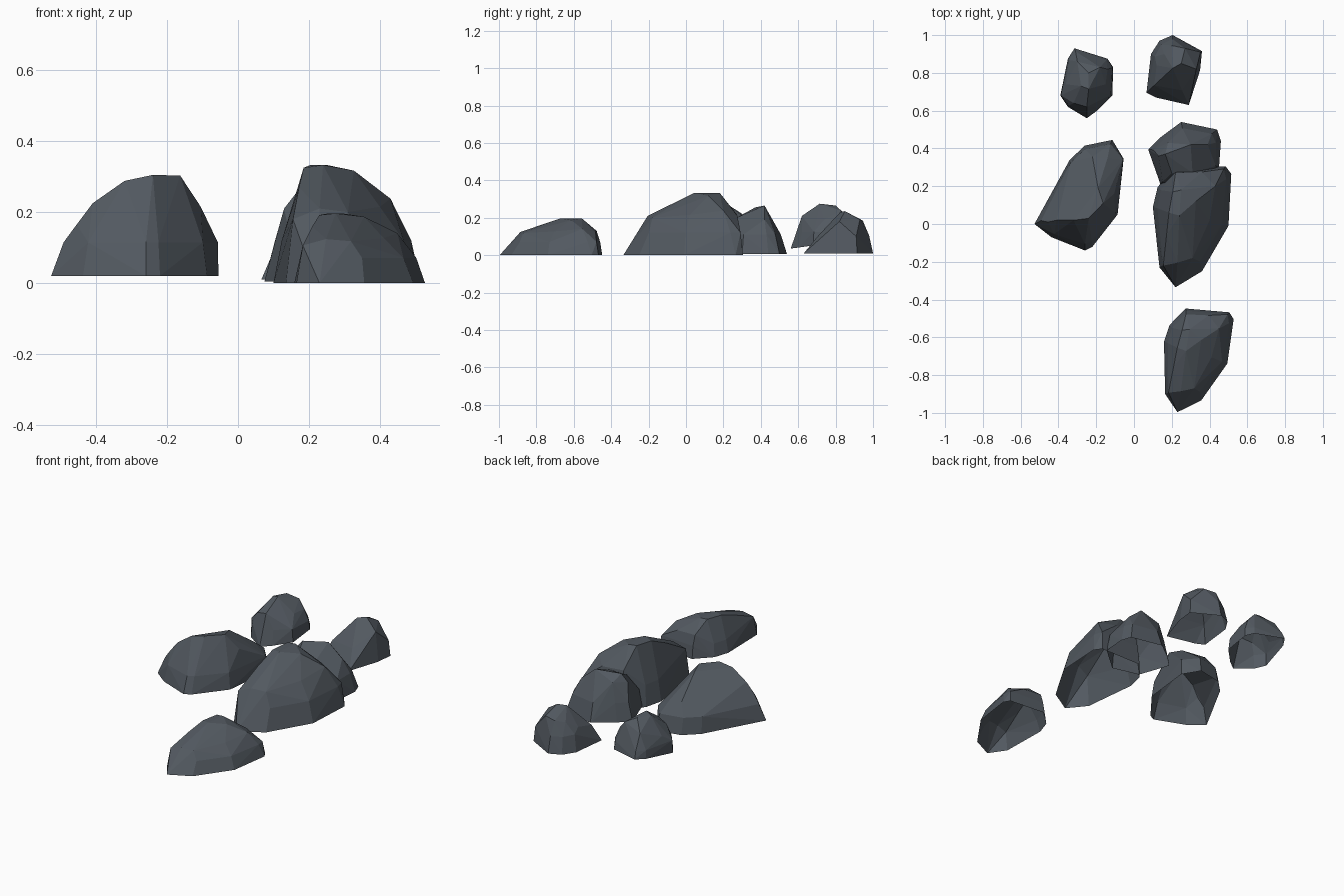
import bpy, bmesh, math
from mathutils import Vector, Matrix

stone = bpy.data.materials.new("slate grey stone")
stone.diffuse_color = (0.085, 0.10, 0.118, 1)


def rock(name, outline, base_z, mid_z, crest, tilt=0.0):
    """Faceted boulder shell: ground outline (x, y, shoulder shrink) and crest points."""
    cx = sum(p[0] for p in outline) / len(outline)
    cy = sum(p[1] for p in outline) / len(outline)
    low = min(p[1] for p in outline)
    bm = bmesh.new()
    for x, y, s in outline:
        bm.verts.new((x, y, base_z + tilt * (y - low)))
        bm.verts.new((cx + (x - cx) * s, cy + (y - cy) * s, mid_z))
    for p in crest:
        bm.verts.new(p)
    res = bmesh.ops.convex_hull(bm, input=bm.verts[:])
    junk = {g for g in res["geom_interior"] + res["geom_unused"]
            if isinstance(g, bmesh.types.BMVert)}
    bmesh.ops.delete(bm, geom=list(junk), context='VERTS')
    bmesh.ops.recalc_face_normals(bm, faces=bm.faces[:])
    # open underside
    under = [f for f in bm.faces if f.normal.z < -0.9]
    bmesh.ops.delete(bm, geom=under, context='FACES')
    # merge nearly coplanar triangles into larger chiselled facets
    bmesh.ops.dissolve_limit(bm, angle_limit=math.radians(3),
                             verts=bm.verts[:], edges=bm.edges[:])
    me = bpy.data.meshes.new(name)
    bm.to_mesh(me)
    bm.free()
    me.materials.append(stone)
    ob = bpy.data.objects.new(name, me)
    bpy.context.collection.objects.link(ob)
    return ob


# largest boulder
large = rock("large_boulder",
    [(.10, .09, .88), (.135, -.23, .93), (.22, -.335, .79), (.36, -.25, .82),
     (.50, -.01, .84), (.515, .265, .88), (.485, .305, .95), (.215, .305, .95),
     (.125, .195, .9)],
    0, .12,
    [(.155, -.22, .18), (.172, -.06, .27), (.23, -.205, .21), (.31, -.18, .20),
     (.185, .06, .325), (.205, .17, .333), (.24, .045, .333), (.25, .18, .333),
     (.327, .12, .317), (.43, .20, .238), (.40, .02, .215),
     (.36, .275, .21), (.22, .27, .22)])

# front boulder: a smaller, flatter, turned copy of the largest
front = bpy.data.objects.new("front_boulder", large.data.copy())
bpy.context.collection.objects.link(front)
front.data.transform(Matrix.Translation((.331, -.727, 0))
                     @ Matrix.Rotation(math.radians(-5), 4, 'Z')
                     @ Matrix.Diagonal((.86, .86, .59, 1))
                     @ Matrix.Translation((-.31, .013, 0)))

# left boulder
rock("left_boulder",
    [(-.527, 0, .87), (-.437, -.07, .92), (-.26, -.14, .88), (-.22, -.12, .88),
     (-.087, .05, .93), (-.055, .345, .99), (-.115, .445, .93),
     (-.26, .415, .93), (-.34, .34, .93)],
    .02, .115,
    [(-.455, .01, .165), (-.41, .02, .225), (-.32, .02, .288), (-.24, .03, .305),
     (-.163, .11, .303), (-.19, .19, .292),
     (-.105, .16, .215), (-.14, .35, .175), (-.22, .355, .185), (-.25, -.04, .20)])

# boulder leaning behind the largest
rock("middle_boulder",
    [(.075, .395, .87), (.135, .455, .87), (.25, .54, .8), (.44, .50, .82),
     (.46, .44, .85), (.45, .30, .9), (.30, .17, .95), (.14, .21, .92)],
    .005, .11,
    [(.13, .36, .21), (.165, .37, .255), (.30, .42, .265), (.18, .43, .22),
     (.39, .42, .19), (.37, .445, .18), (.20, .27, .20), (.31, .27, .20),
     (.27, .45, .18)])

# back right boulder
rock("back_right_boulder",
    [(.066, .695, .7), (.09, .90, .82), (.135, .97, .86), (.205, 1.0, .88),
     (.36, .915, .9), (.35, .815, .88), (.29, .63, .6), (.115, .67, .6)],
    .01, .105,
    [(.352, .91, .10), (.12, .84, .13), (.205, .825, .23), (.25, .85, .235),
     (.33, .82, .18), (.27, .93, .19), (.16, .90, .17), (.20, .945, .185)])

# back left boulder, tipped forward
rock("back_left_boulder",
    [(-.39, .68, .98), (-.35, .875, .95), (-.315, .93, .92), (-.14, .875, .94),
     (-.11, .83, .97), (-.115, .68, .94), (-.195, .60, .85), (-.25, .56, .83),
     (-.35, .62, .94)],
    .035, .125,
    [(-.24, .715, .275), (-.28, .73, .265), (-.24, .80, .265), (-.18, .83, .238),
     (-.32, .64, .19), (-.25, .62, .21), (-.30, .86, .21), (-.15, .74, .19),
     (-.36, .74, .165), (-.14, .82, .19)], tilt=.14)
